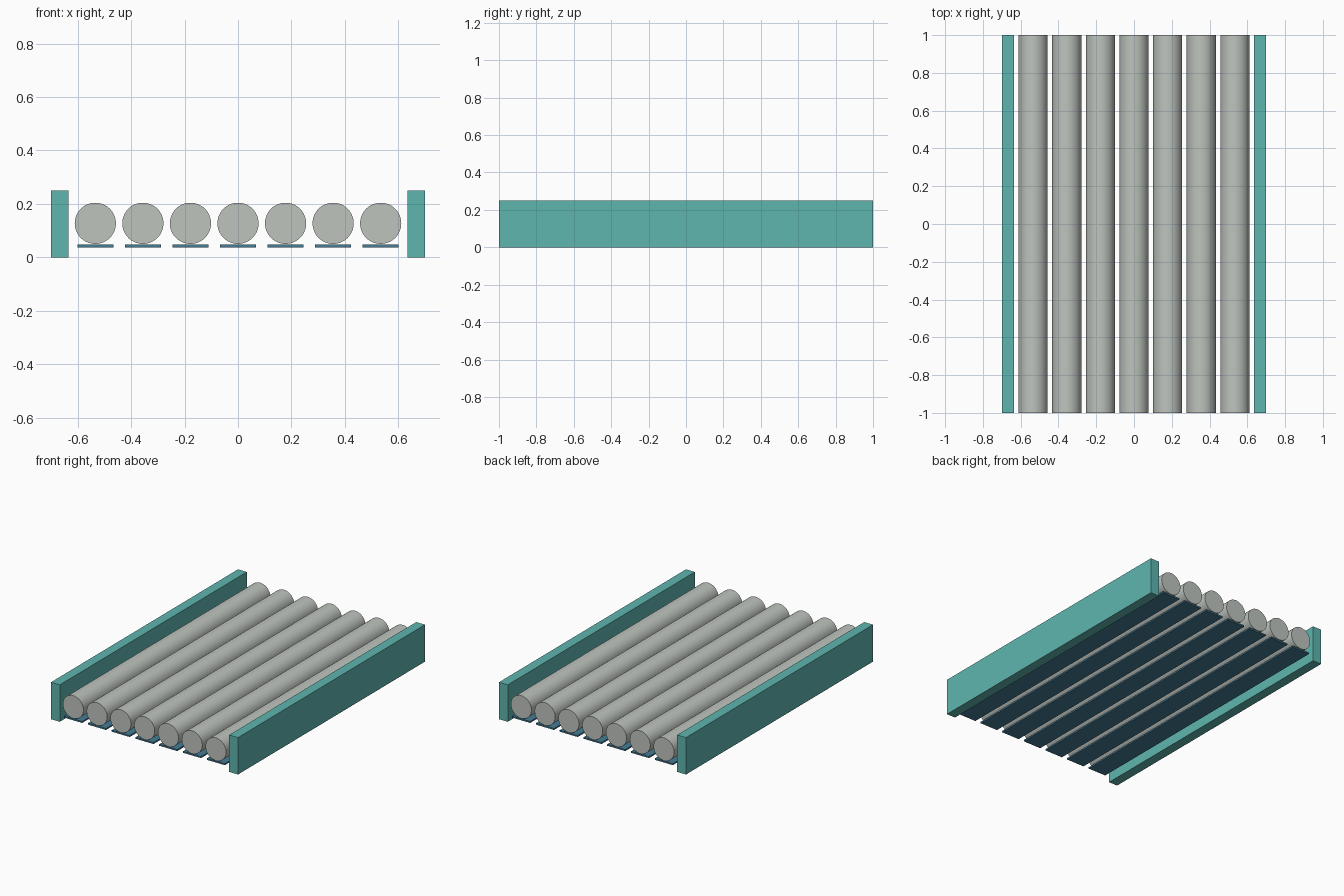
import bpy
import math

cube = bpy.data.objects.get("Cube")
if cube:
    bpy.data.objects.remove(cube, do_unlink=True)


def material(name, color):
    mat = bpy.data.materials.new(name)
    mat.use_nodes = True
    mat.diffuse_color = color
    mat.node_tree.nodes["Principled BSDF"].inputs["Base Color"].default_value = color
    return mat


teal = material("teal", (0.114, 0.462, 0.429, 1))
grey = material("warm grey", (0.515, 0.552, 0.515, 1))
blue = material("slate blue", (0.06, 0.2, 0.3, 1))

LENGTH = 2.0
ROLLERS = 7
PITCH = 0.178
RADIUS = 0.077


def box(name, size, location, mat):
    bpy.ops.mesh.primitive_cube_add(size=1, location=location)
    obj = bpy.context.object
    obj.name = name
    obj.scale = size
    bpy.ops.object.transform_apply(location=False, rotation=False, scale=True)
    obj.data.materials.append(mat)
    return obj


def roller(name, location):
    bpy.ops.mesh.primitive_cylinder_add(vertices=64, radius=RADIUS, depth=LENGTH,
                                        location=location, rotation=(math.pi / 2, 0, 0))
    obj = bpy.context.object
    obj.name = name
    obj.data.materials.append(grey)
    bpy.ops.object.shade_smooth_by_angle(angle=math.radians(30))
    return obj


# Side rails
for side, sign in (("left", 1), ("right", -1)):
    box(f"{side}_rail", (0.066, LENGTH, 0.25), (sign * 0.667, 0, 0.125), teal)

# Rollers, each above a thin slat
for i in range(ROLLERS):
    x = (i - (ROLLERS - 1) / 2) * PITCH
    roller(f"roller_{i + 1}", (x, 0, 0.127))
    box(f"slat_{i + 1}", (0.135, LENGTH, 0.01), (x, 0, 0.042), blue)
